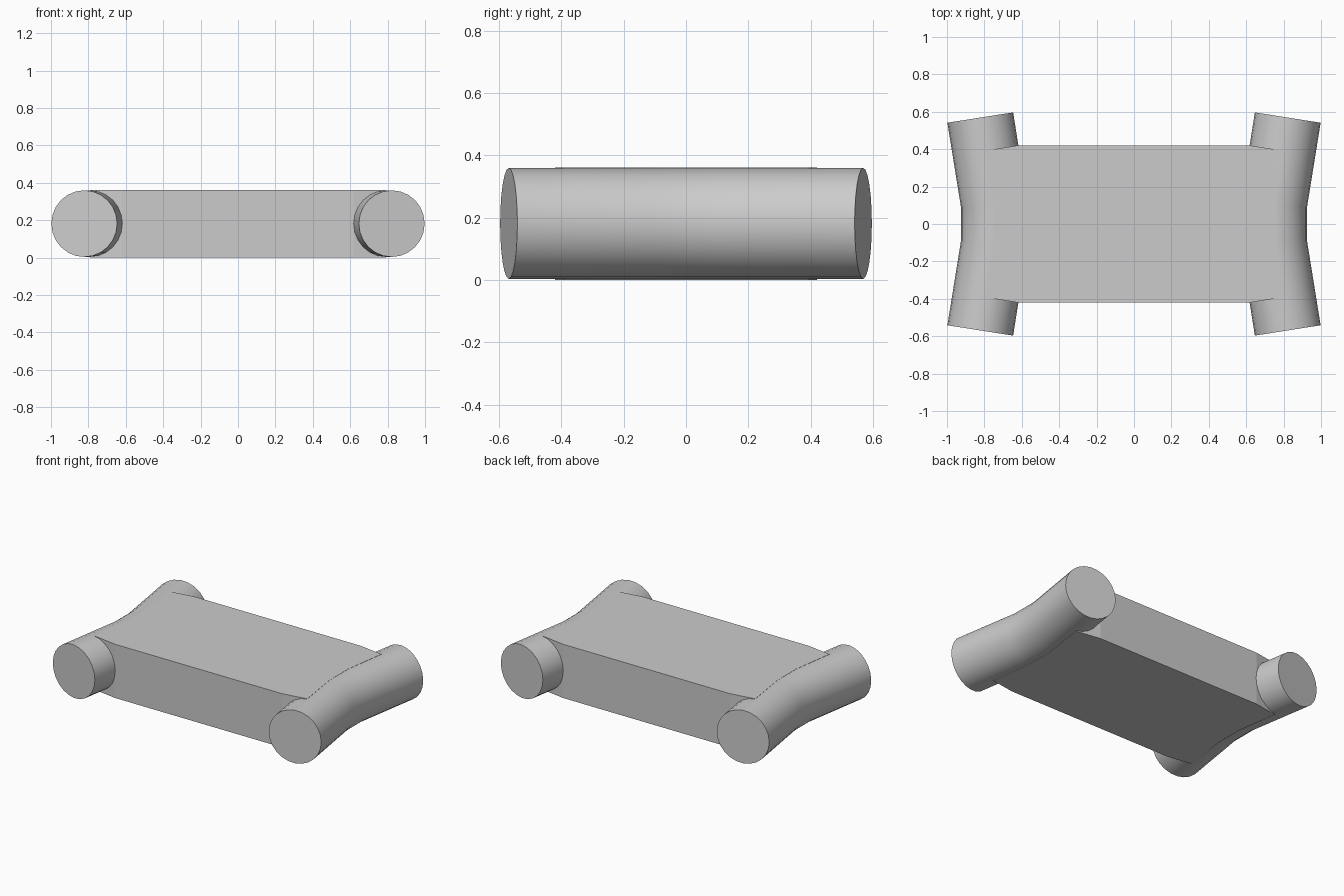
import bpy, bmesh, math
from mathutils import Vector

cube = bpy.data.objects.get("Cube")
if cube:
    bpy.data.objects.remove(cube, do_unlink=True)

grey = bpy.data.materials.new("light_grey")
grey.use_nodes = True
grey.diffuse_color = (0.6, 0.6, 0.6, 1)
grey.node_tree.nodes["Principled BSDF"].inputs["Base Color"].default_value = (0.6, 0.6, 0.6, 1)

RADIUS, MID_Z, SIDES = 0.178, 0.182, 24


def finish(name, bm, smooth):
    bmesh.ops.recalc_face_normals(bm, faces=bm.faces)
    mesh = bpy.data.meshes.new(name)
    bm.to_mesh(mesh)
    bm.free()
    mesh.materials.append(grey)
    obj = bpy.data.objects.new(name, mesh)
    bpy.context.collection.objects.link(obj)
    if smooth:
        bpy.ops.object.select_all(action="DESELECT")
        obj.select_set(True)
        bpy.context.view_layer.objects.active = obj
        bpy.ops.object.shade_smooth_by_angle(angle=math.radians(35))


# Bent tubes: rings swept along a path with a straight middle and splayed ends
def bent_tube(name, side):
    bm = bmesh.new()
    splay = 0.156
    stations = [(0.822, -0.569, splay), (0.747, -0.1, splay / 2),
                (0.747, 0.1, -splay / 2), (0.822, 0.569, -splay)]
    rings = []
    for x, y, turn in stations:
        across = Vector((math.cos(turn), math.sin(turn), 0))
        ring = []
        for i in range(SIDES):
            a = math.tau * i / SIDES
            p = Vector((x, y, MID_Z)) + RADIUS * (math.cos(a) * across + Vector((0, 0, math.sin(a))))
            p.x *= side
            ring.append(bm.verts.new(p))
        rings.append(ring)
    for r0, r1 in zip(rings, rings[1:]):
        for i in range(SIDES):
            j = (i + 1) % SIDES
            bm.faces.new((r0[i], r0[j], r1[j], r1[i]))
    bm.faces.new(rings[0])
    bm.faces.new(rings[-1])
    finish(name, bm, True)


bent_tube("left_tube", 1)
bent_tube("right_tube", -1)

# Deck: flat slab whose ends taper slightly and follow the tube axes
quarter = [(0.747, 0.1), (0.79, 0.393), (0.62, 0.42)]
half = quarter + [(-x, y) for x, y in reversed(quarter)]
outline = half + [(-x, -y) for x, y in half]
bm = bmesh.new()
base = bm.faces.new([bm.verts.new((x, y, 0)) for x, y in outline])
top = bmesh.ops.extrude_face_region(bm, geom=[base])["geom"]
bmesh.ops.translate(bm, vec=(0, 0, 0.361),
                    verts=[v for v in top if isinstance(v, bmesh.types.BMVert)])
finish("deck", bm, False)
